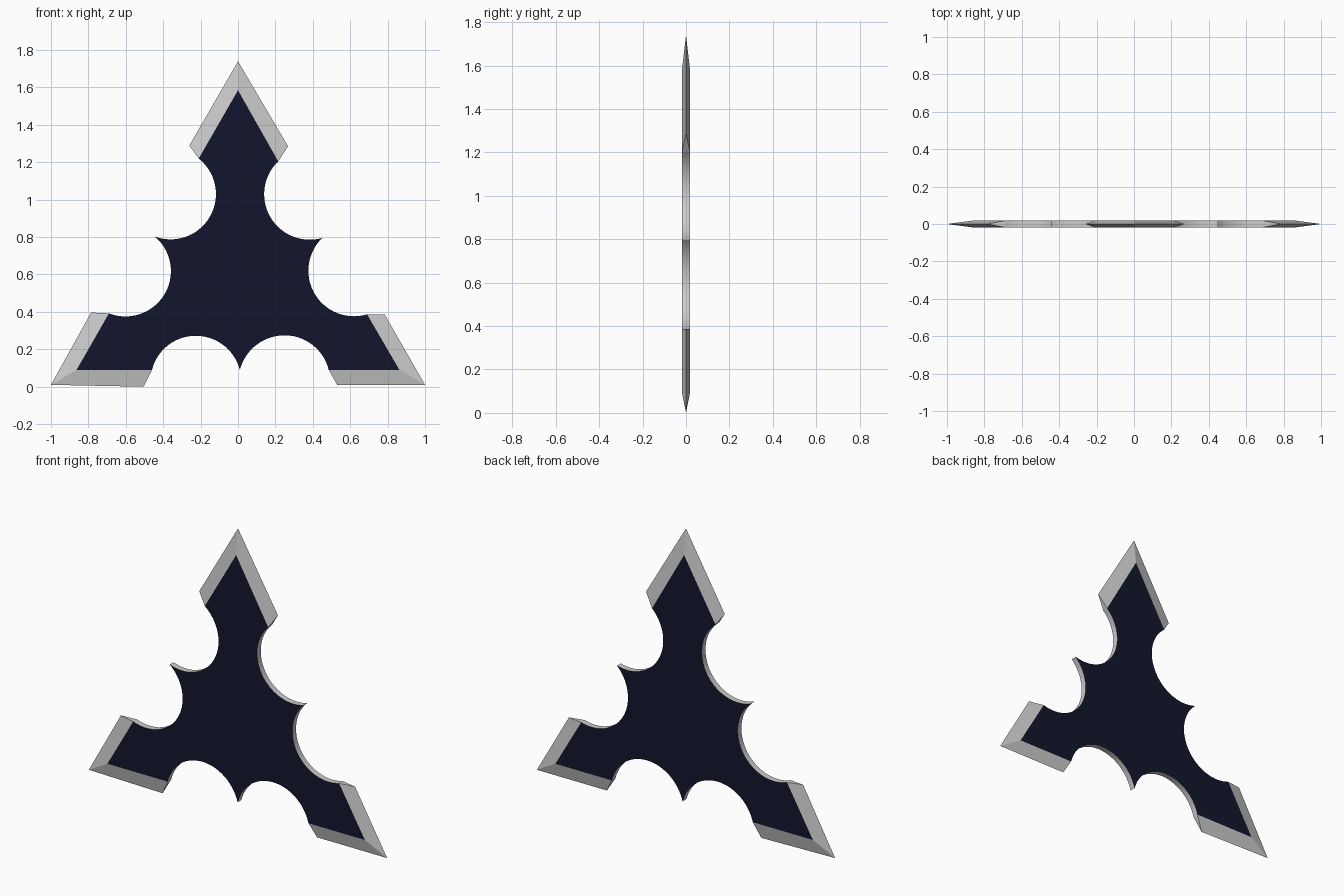
import bpy, bmesh, math

if "Cube" in bpy.data.objects:
    bpy.data.objects.remove(bpy.data.objects["Cube"])

HALF = 0.018   # half thickness of the plate
SEGS = 28      # segments per scalloped bite

# Arms, clockwise seen from the front: each has its outer blade corners and inner
# plate corners, in order (first shoulder, tip, second shoulder)
arms = [
    {"outer": [(-0.26, 1.29), (0, 1.74), (0.268, 1.285)],
     "inner": [(-0.21, 1.22), (0, 1.585), (0.215, 1.205)]},
    {"outer": [(0.785, 0.385), (1, 0.01), (0.53, 0.01)],
     "inner": [(0.69, 0.387), (0.863, 0.09), (0.485, 0.09)]},
    {"outer": [(-0.505, 0.0), (-1, 0.01), (-0.785, 0.397)],
     "inner": [(-0.46, 0.09), (-0.863, 0.09), (-0.69, 0.392)]},
]
# Between arms: first bite centre, cusp, second bite centre
gaps = [
    ((0.383, 1.03), (0.45, 0.795), (0.62, 0.62)),
    ((0.252, 0.03), (0.01, 0.09), (-0.228, 0.03)),
    ((-0.60, 0.62), (-0.445, 0.803), (-0.36, 1.03)),
]


def bite(c, a, b):
    """Points strictly between a and b on the arc around c."""
    a0 = math.atan2(a[1] - c[1], a[0] - c[0])
    sweep = (math.atan2(b[1] - c[1], b[0] - c[0]) - a0) % math.tau
    r0, r1 = math.dist(a, c), math.dist(b, c)
    pts = []
    for i in range(1, SEGS):
        t = i / SEGS
        r, ang = r0 + (r1 - r0) * t, a0 + sweep * t
        pts.append((c[0] + r * math.cos(ang), c[1] + r * math.sin(ang)))
    return pts


def material(name, color):
    m = bpy.data.materials.new(name)
    m.diffuse_color = color
    m.use_nodes = True
    m.node_tree.nodes["Principled BSDF"].inputs["Base Color"].default_value = m.diffuse_color
    return m


bm = bmesh.new()

# Plate outline
outline, arm_start = [], []
for i, (arm, (c1, cusp, c2)) in enumerate(zip(arms, gaps)):
    arm_start.append(len(outline))
    first, last = arm["inner"][2], arms[(i + 1) % 3]["inner"][0]
    outline += arm["inner"]
    outline += bite(c1, first, cusp) + [cusp] + bite(c2, cusp, last)

front = [bm.verts.new((x, -HALF, z)) for x, z in outline]
back = [bm.verts.new((x, HALF, z)) for x, z in outline]

# Dark front and back faces
for ring in (front, back):
    bm.faces.new(ring).material_index = 1

# Sharpened blade edges with their small end caps
blade_spans = set()
for s, arm in zip(arm_start, arms):
    edge = [bm.verts.new((x, 0, z)) for x, z in arm["outer"]]
    for k in (0, 1):
        blade_spans.add(s + k)
        for ring in (front, back):
            bm.faces.new((ring[s + k], ring[s + k + 1], edge[k + 1], edge[k]))
    for k in (0, 2):
        bm.faces.new((front[s + k], back[s + k], edge[k]))

# Curved walls of the bites
n = len(outline)
for i in range(n):
    if i not in blade_spans:
        j = (i + 1) % n
        bm.faces.new((front[i], front[j], back[j], back[i])).smooth = True

bmesh.ops.recalc_face_normals(bm, faces=bm.faces[:])
for e in bm.edges:
    e.smooth = (all(f.smooth for f in e.link_faces)
                and e.calc_face_angle(0) < math.radians(30))

mesh = bpy.data.meshes.new("three_point_star")
bm.to_mesh(mesh)
bm.free()
mesh.materials.append(material("steel", (0.8, 0.8, 0.8, 1)))
mesh.materials.append(material("dark_navy", (0.006, 0.008, 0.026, 1)))
star = bpy.data.objects.new("three_point_star", mesh)
bpy.context.collection.objects.link(star)
